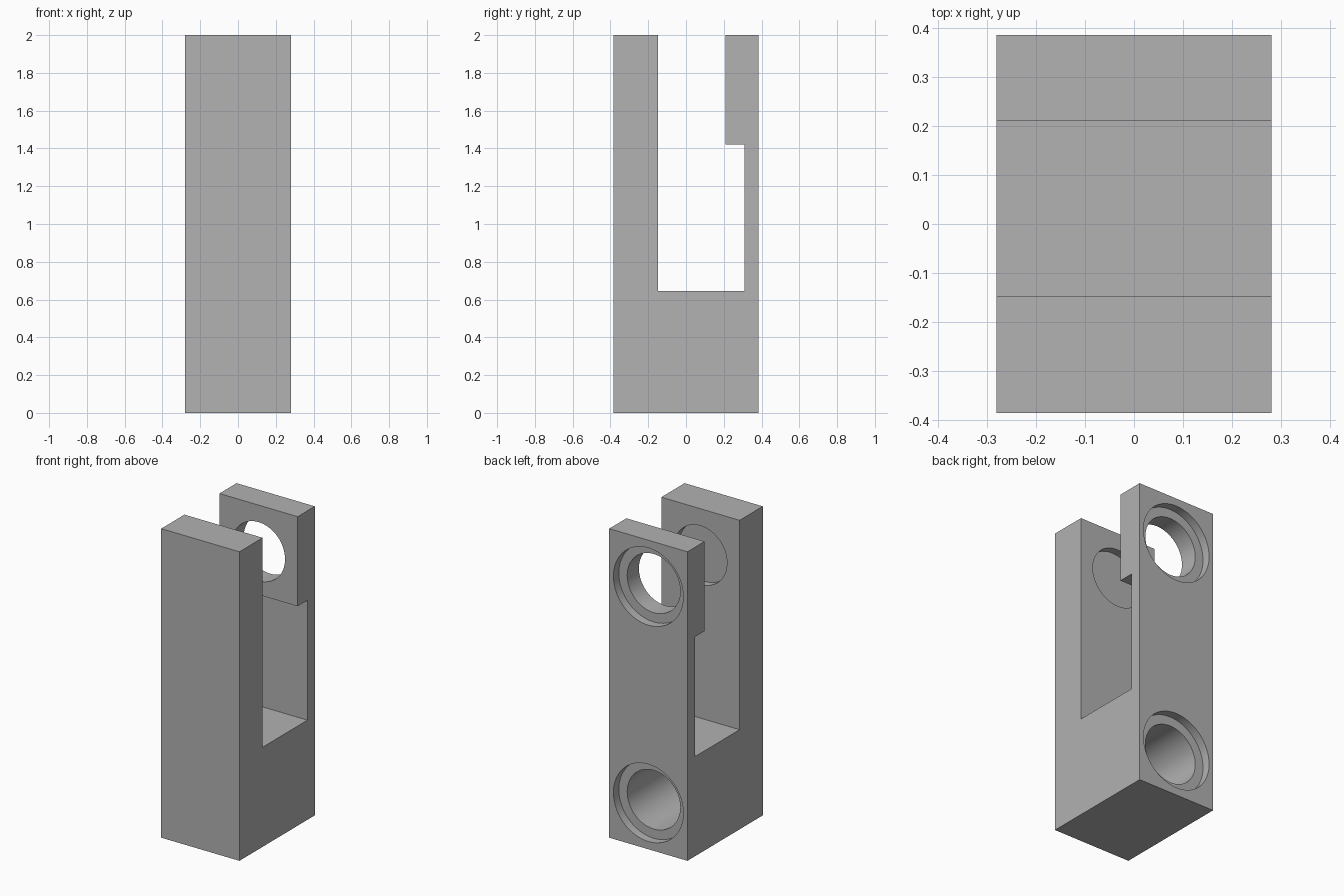
import bpy, bmesh, math

cube = bpy.data.objects.get("Cube")
if cube:
    bpy.data.objects.remove(cube, do_unlink=True)

HALF_X, FRONT_Y, BACK_Y = 0.28, -0.385, 0.385
SLOT_FRONT, ARM_INNER, WALL_INNER = -0.148, 0.21, 0.31
SLOT_FLOOR, ARM_BOTTOM, TOP = 0.645, 1.42, 2.0

grey = bpy.data.materials.new("mid_grey")
grey.use_nodes = True
colour = (0.445, 0.445, 0.445, 1)
grey.diffuse_color = colour
grey.node_tree.nodes["Principled BSDF"].inputs["Base Color"].default_value = colour

# Slotted block: side profile (y, z) extruded across the width
profile = [
    (FRONT_Y, 0), (BACK_Y, 0), (BACK_Y, TOP), (ARM_INNER, TOP),
    (ARM_INNER, ARM_BOTTOM), (WALL_INNER, ARM_BOTTOM),
    (WALL_INNER, SLOT_FLOOR), (SLOT_FRONT, SLOT_FLOOR),
    (SLOT_FRONT, TOP), (FRONT_Y, TOP),
]
bm = bmesh.new()
side = bm.faces.new([bm.verts.new((-HALF_X, y, z)) for y, z in profile])
extruded = bmesh.ops.extrude_face_region(bm, geom=[side])["geom"]
moved = [v for v in extruded if isinstance(v, bmesh.types.BMVert)]
bmesh.ops.translate(bm, verts=moved, vec=(2 * HALF_X, 0, 0))
bmesh.ops.recalc_face_normals(bm, faces=bm.faces)
mesh = bpy.data.meshes.new("slotted_block")
bm.to_mesh(mesh)
bm.free()
mesh.materials.append(grey)
block = bpy.data.objects.new("slotted_block", mesh)
bpy.context.collection.objects.link(block)


def drill(radius, z, y_start, y_end):
    """Cut a round hole along y between two depths."""
    bpy.ops.mesh.primitive_cylinder_add(
        vertices=64, radius=radius, depth=y_end - y_start,
        location=(0, (y_start + y_end) / 2, z), rotation=(math.pi / 2, 0, 0))
    cutter = bpy.context.object
    cutter.name = "hole_cutter"
    cutter.hide_render = True
    cutter.data.materials.append(grey)
    bpy.ops.object.select_all(action='DESELECT')
    block.select_set(True)
    bpy.context.view_layer.objects.active = block
    cut = block.modifiers.new("hole", 'BOOLEAN')
    cut.operation = 'DIFFERENCE'
    cut.solver = 'EXACT'
    cut.object = cutter
    bpy.ops.object.modifier_apply(modifier=cut.name)
    bpy.data.objects.remove(cutter, do_unlink=True)


# Counterbored holes from the back, ending blind in the front
for height in (0.30, 1.70):
    drill(0.25, height, BACK_Y - 0.055, BACK_Y + 0.1)
    drill(0.19, height, SLOT_FRONT - 0.05, BACK_Y + 0.1)

bpy.ops.object.shade_smooth_by_angle(angle=math.radians(30))
